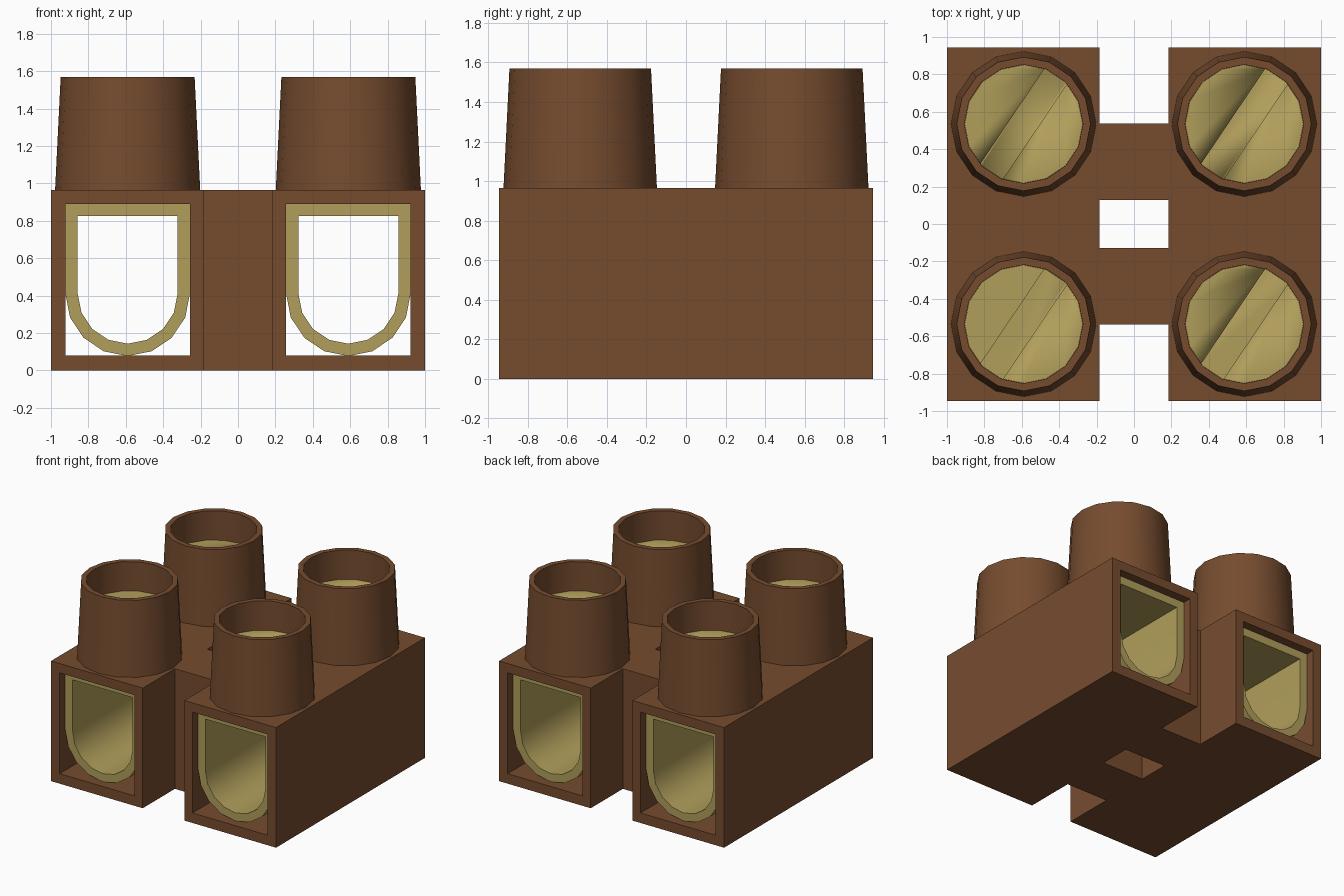
import bpy, bmesh, math
from mathutils import Matrix

cube = bpy.data.objects.get("Cube")
if cube:
    bpy.data.objects.remove(cube, do_unlink=True)


def material(name, rgb):
    m = bpy.data.materials.new(name)
    m.use_nodes = True
    m.diffuse_color = (*rgb, 1)
    m.node_tree.nodes["Principled BSDF"].inputs["Base Color"].default_value = (*rgb, 1)
    return m


BROWN = material("brown plastic", (0.18, 0.072, 0.028))
BRASS = material("brass", (0.44, 0.345, 0.105))


def finish(name, bm, mat):
    bmesh.ops.recalc_face_normals(bm, faces=bm.faces)
    me = bpy.data.meshes.new(name)
    bm.to_mesh(me)
    bm.free()
    me.materials.append(mat)
    ob = bpy.data.objects.new(name, me)
    bpy.context.collection.objects.link(ob)
    bpy.ops.object.select_all(action='DESELECT')
    ob.select_set(True)
    bpy.context.view_layer.objects.active = ob
    bpy.ops.object.shade_smooth_by_angle(angle=math.radians(30))
    return ob


def bridge(bm, loops):
    """Join a closed cycle of equally long vertex loops with quads."""
    n = len(loops[0])
    for a, b in zip(loops, loops[1:] + loops[:1]):
        for i in range(n):
            j = (i + 1) % n
            bm.faces.new((a[i], a[j], b[j], b[i]))


def tube(name, outer, inner, cx, half, mat):
    """Hollow extrusion along y from two matching x-z outlines."""
    bm = bmesh.new()
    loops = [[bm.verts.new((cx + x, y, z)) for x, z in pts]
             for pts, y in ((outer, -half), (outer, half), (inner, half), (inner, -half))]
    bridge(bm, loops)
    return finish(name, bm, mat)


def box(name, size, centre, mat, turn=0.0):
    bm = bmesh.new()
    bmesh.ops.create_cube(bm, size=1, matrix=Matrix.Translation(centre)
                          @ Matrix.Rotation(turn, 4, 'Z') @ Matrix.Diagonal((*size, 1)))
    return finish(name, bm, mat)


def rect(x0, x1, z0, z1):
    return [(x0, z0), (x1, z0), (x1, z1), (x0, z1)]


def u_shape(r, top):
    """Flat-topped outline with a half-round bottom."""
    arc = [(r * math.cos(math.pi + i * math.pi / 8), 0.41 + r * math.sin(math.pi + i * math.pi / 8))
           for i in range(9)]
    return arc + [(r, top), (-r, top)]


def tower(name, cx, cy):
    # tapered collar with a straight bore
    bm = bmesh.new()
    loops = []
    for r, z in ((0.388, 0.965), (0.358, 1.57), (0.317, 1.57), (0.317, 0.965)):
        loops.append([bm.verts.new((cx + r * math.cos(i * math.pi / 8),
                                    cy + r * math.sin(i * math.pi / 8), z)) for i in range(16)])
    bridge(bm, loops)
    return finish(name, bm, BROWN)


def screw(name, cx, cy):
    # screw head with a diagonal slot
    bm = bmesh.new()
    bmesh.ops.create_cone(bm, cap_ends=True, segments=16, radius1=0.316, radius2=0.316, depth=0.36,
                          matrix=Matrix.Translation((cx, cy, 1.155)))
    ob = finish(name, bm, BRASS)
    cutter = box("slot_cutter", (0.9, 0.145, 0.2), (cx, cy, 1.355), BRASS, math.radians(56))
    cutter.hide_render = True
    mod = ob.modifiers.new("slot", 'BOOLEAN')
    mod.operation, mod.solver, mod.object = 'DIFFERENCE', 'EXACT', cutter
    bpy.context.view_layer.objects.active = ob
    bpy.ops.object.modifier_apply(modifier=mod.name)
    bpy.data.objects.remove(cutter, do_unlink=True)


for side, s in (("left", 1), ("right", -1)):
    cx = 0.59 * s
    # open-ended housing
    x0, x1 = sorted((0.185 * s - cx, s - cx))
    tube(side + "_housing", rect(x0, x1, 0, 0.965), rect(-0.333, 0.333, 0.08, 0.89),
         cx, 0.945, BROWN)
    # brass wire channel, set back from both ends
    tube(side + "_channel", u_shape(0.333, 0.89), u_shape(0.267, 0.825), cx, 0.875, BRASS)
    for end, t in (("front", -1), ("back", 1)):
        tower(f"{end}_{side}_collar", cx, 0.535 * t)
        screw(f"{end}_{side}_screw", cx, 0.535 * t)

# webs joining the two housings
for end, t in (("front", -1), ("back", 1)):
    box(end + "_web", (0.37, 0.41, 0.965), (0, 0.332 * t, 0.4825), BROWN)
